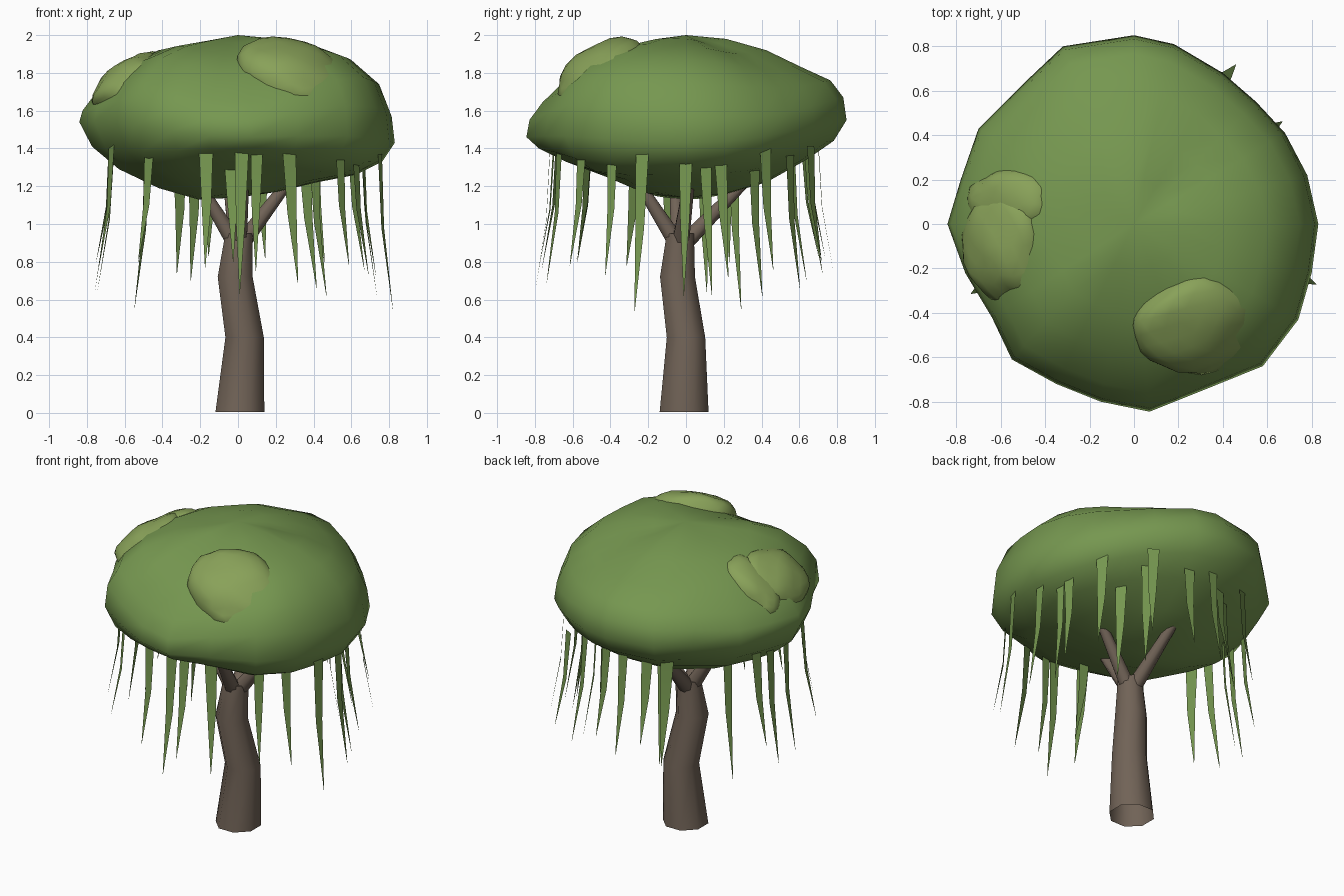
import bpy, bmesh, math, random
from mathutils import Vector, Matrix, noise

if "Cube" in bpy.data.objects:
    bpy.data.objects.remove(bpy.data.objects["Cube"])

random.seed(4)


def material(name, rgb):
    m = bpy.data.materials.new(name)
    m.diffuse_color = (*rgb, 1)
    m.use_nodes = True
    m.node_tree.nodes["Principled BSDF"].inputs["Base Color"].default_value = m.diffuse_color
    return m


LEAF = material("leaf_green", (0.18, 0.31, 0.08))
LIGHT = material("light_green", (0.25, 0.36, 0.10))
BARK = material("bark", (0.165, 0.125, 0.095))


def finish(name, bm, mat, angle=60, recalc=True):
    if recalc:
        bmesh.ops.recalc_face_normals(bm, faces=bm.faces)
    me = bpy.data.meshes.new(name)
    bm.to_mesh(me)
    bm.free()
    ob = bpy.data.objects.new(name, me)
    bpy.context.collection.objects.link(ob)
    me.materials.append(mat)
    bpy.ops.object.select_all(action='DESELECT')
    ob.select_set(True)
    bpy.context.view_layer.objects.active = ob
    bpy.ops.object.shade_smooth_by_angle(angle=math.radians(angle))
    return ob


def bridge(bm, rings):
    for a, b in zip(rings, rings[1:]):
        n = len(a)
        for i in range(n):
            bm.faces.new((a[i], a[(i + 1) % n], b[(i + 1) % n], b[i]))


# Canopy: plan outline scaled per ring, heights blended between four side profiles
outline = [(0, .85), (.18, .81), (.4, .68), (.55, .55), (.68, .41), (.78, .22), (.83, 0),
           (.80, -.22), (.74, -.43), (.58, -.64), (.32, -.745), (.07, -.845), (-.15, -.80),
           (-.35, -.72), (-.55, -.61), (-.64, -.42), (-.76, -.22), (-.84, 0), (-.78, .2),
           (-.70, .43), (-.5, .63), (-.32, .80)]
scale = [.25, .5, .72, .9, .98, 1, .92, .75, .5, .25]
right = [1.98, 1.94, 1.87, 1.74, 1.57, 1.43, 1.33, 1.26, 1.22, 1.17]
back = [1.98, 1.92, 1.83, 1.76, 1.67, 1.55, 1.44, 1.34, 1.22, 1.16]
left = [1.96, 1.92, 1.83, 1.69, 1.60, 1.54, 1.41, 1.29, 1.19, 1.13]
front = [1.96, 1.89, 1.79, 1.64, 1.55, 1.46, 1.40, 1.33, 1.25, 1.16]
# extra fullness of the front corners
bulge = [.01, .03, .06, .08, .07, .02, -.02, -.02, 0, 0]
bm = bmesh.new()
rings = []
for k, f in enumerate(scale):
    ring = []
    for x, y in outline:
        c = x * x / (x * x + y * y)
        z = c * (right if x > 0 else left)[k] + (1 - c) * (back if y > 0 else front)[k]
        corner = 4 * c * (1 - c)
        if y < 0:
            z += corner * bulge[k] * (1 if x > 0 else 1.25)
        elif x > 0 and k < 5:
            z -= corner * .03
        ring.append(bm.verts.new((x * f, y * f, z)))
    rings.append(ring)
bridge(bm, rings)
for ring, z in ((rings[0], 2.0), (rings[-1], 1.14)):
    tip = bm.verts.new((0, 0, z))
    for i in range(len(ring)):
        bm.faces.new((ring[i], ring[(i + 1) % len(ring)], tip))
finish("canopy", bm, LEAF)


# Lighter leaf clumps: lumpy ellipsoids tilted to lie on the canopy
def clump(name, loc, radii, pitch, tilt):
    bm = bmesh.new()
    bmesh.ops.create_icosphere(bm, subdivisions=3, radius=1)
    for v in bm.verts:
        v.co *= 1 + 0.14 * noise.noise(v.co * 1.6 + Vector(loc) * 5)
    bm.transform(Matrix.Translation(loc) @ Matrix.Rotation(math.radians(tilt), 4, 'Y')
                 @ Matrix.Rotation(math.radians(pitch), 4, 'X') @ Matrix.Diagonal((*radii, 1)))
    finish(name, bm, LIGHT)


clump("front_leaf_clump", (.29, -.45, 1.80), (.30, .25, .135), 32, 18)
clump("side_leaf_clump_main", (-.585, -.09, 1.745), (.22, .26, .115), 5, -36)
clump("side_leaf_clump_small", (-.555, .09, 1.75), (.23, .17, .11), 0, -36)


# Trunk and branches: eight-sided tubes along a path of (x, y, z, radius)
def tube(name, path, sides=8):
    bm = bmesh.new()
    pts = [Vector(p[:3]) for p in path]
    rings = []
    for i, p in enumerate(path):
        d = pts[-1] - pts[0] if len(path) == 2 else Vector((0, 0, 1))
        q = Vector((0, 0, 1)).rotation_difference(d)
        rings.append([bm.verts.new(pts[i] + q @ Vector((p[3] * math.cos(a), p[3] * math.sin(a), 0)))
                      for a in (math.tau * (j + .5) / sides for j in range(sides))])
    bridge(bm, rings)
    bm.faces.new(rings[-1])
    return finish(name, bm, BARK, 50)


tube("trunk", [(.01, -.01, .005, .14), (.035, 0, .4, .11), (-.015, -.045, .72, .10),
               (.005, -.03, .95, .078)])
for i, end in enumerate([(-.05, .30, 1.21), (.28, .02, 1.24), (-.20, -.06, 1.20), (.03, -.24, 1.20)]):
    tube(f"branch_{i + 1}", [(end[0] * .08, end[1] * .08 - .03, .90, .048), (*end, .03)])

# Hanging leaf strands: (x, y, tip height), flat blades facing outward
strands = [(-.47, -.52, .80), (-.48, .25, .55), (-.17, -.68, .77), (.02, -.72, .63), (.10, -.70, .75),
           (.27, -.67, .69), (.54, -.55, .78), (-.04, -.50, .80), (.62, -.39, .73), (.75, -.23, .54),
           (.66, .10, .62), (.73, .0, .62), (.66, .18, .72), (.60, .42, .76), (.40, .66, .80),
           (.35, .55, .66), (.40, .36, .62), (.12, .66, .82), (-.03, .70, .75), (-.15, .62, .83),
           (-.23, .56, .70), (-.31, .64, .74), (-.67, .22, .80), (-.68, .09, .64), (-.66, -.10, .65),
           (-.67, -.26, .78)]
bm = bmesh.new()
for x, y, tip in strands:
    out = Vector((x, y, 0)).normalized()
    side = Vector((-out.y, out.x, 0))
    base = Vector((x, y, 0))
    top, w = random.uniform(1.39, 1.43), random.uniform(.032, .042)
    sway = random.uniform(-.03, .03)
    prev = None
    for t, k in ((0, 1), (.5, .65), (1, .03)):
        p = base + out * .08 * t * t + side * sway * t + Vector((0, 0, top + (tip - top) * t))
        pair = [bm.verts.new(p - side * w * k), bm.verts.new(p + side * w * k)]
        if prev:
            bm.faces.new((prev[0], pair[0], pair[1], prev[1]))
        prev = pair
finish("hanging_strands", bm, LEAF, recalc=False)
